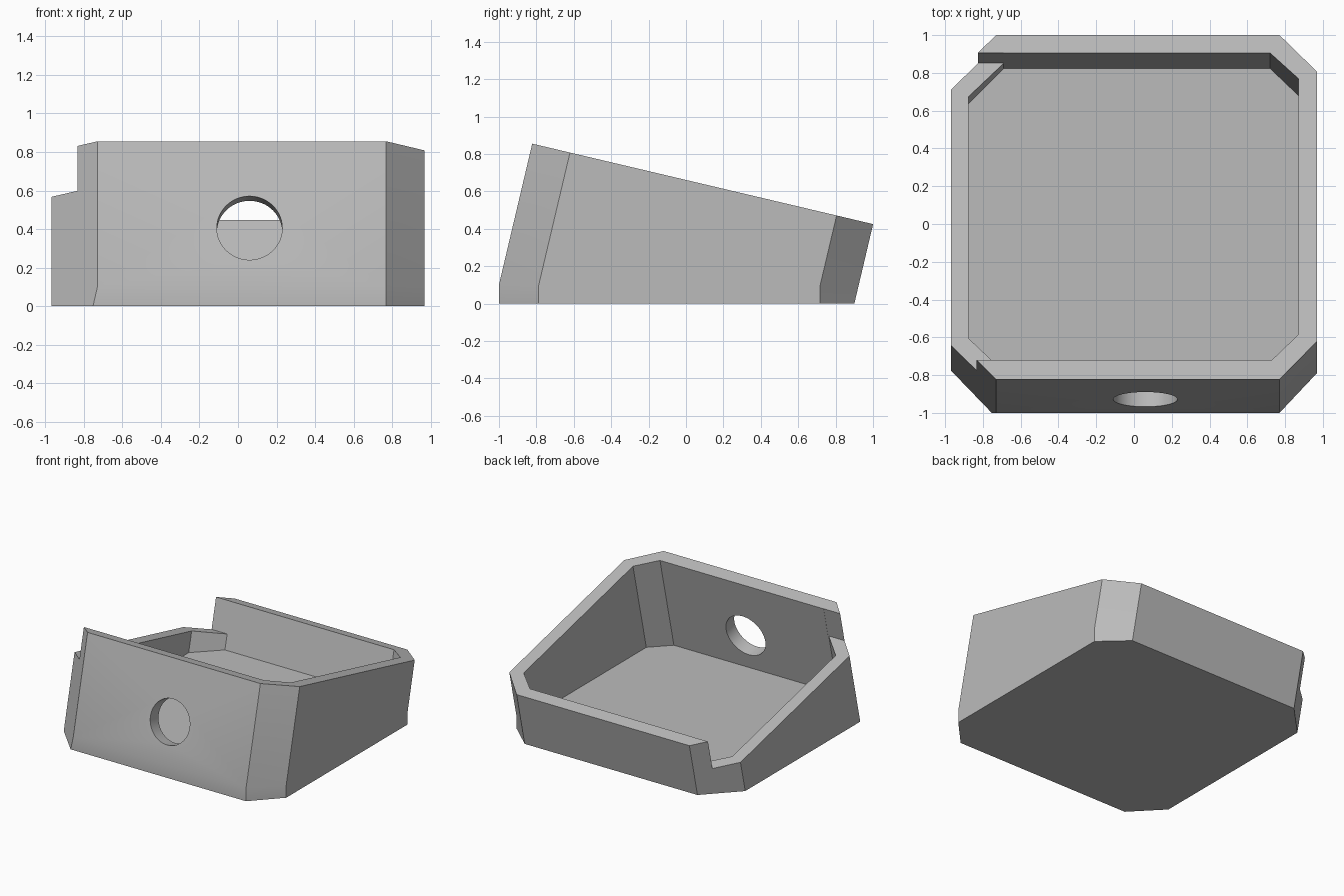
import bpy, bmesh, math

LEAN = 0.236                      # backward lean of the walls (dy per dz)
BASE = 0.1                        # height of the base slab

old = bpy.data.objects.get("Cube")
if old:
    bpy.data.objects.remove(old, do_unlink=True)

grey = bpy.data.materials.new("light_grey")
grey.use_nodes = True
colour = (0.5, 0.5, 0.5, 1)
grey.diffuse_color = colour
grey.node_tree.nodes["Principled BSDF"].inputs["Base Color"].default_value = colour


def rim_z(s):
    """Height of the sloping rim above plan position s."""
    return (0.855 - LEAN * (s + 0.82)) / (1 + LEAN ** 2)


def ring(plan, height):
    """Leaning outline; height is a number or a function of s."""
    out = []
    for x, s in plan:
        z = height(s) if callable(height) else height
        out.append((x, s + LEAN * z, z))
    return out


def loft(name, rings):
    """Closed solid through a stack of equal outlines."""
    bm = bmesh.new()
    rows = [[bm.verts.new(p) for p in r] for r in rings]
    n = len(rows[0])
    for a, b in zip(rows, rows[1:]):
        for i in range(n):
            j = (i + 1) % n
            bm.faces.new((a[i], a[j], b[j], b[i]))
    bm.faces.new(rows[0][::-1])
    bm.faces.new(rows[-1])
    bmesh.ops.recalc_face_normals(bm, faces=bm.faces)
    mesh = bpy.data.meshes.new(name)
    bm.to_mesh(mesh)
    bm.free()
    mesh.materials.append(grey)
    obj = bpy.data.objects.new(name, mesh)
    bpy.context.collection.objects.link(obj)
    return obj


def carve(target, cutter):
    cutter.hide_render = True
    mod = target.modifiers.new(cutter.name, "BOOLEAN")
    mod.operation = "DIFFERENCE"
    mod.solver = "EXACT"
    mod.object = cutter
    bpy.ops.object.select_all(action="DESELECT")
    target.select_set(True)
    bpy.context.view_layer.objects.active = target
    bpy.ops.object.modifier_apply(modifier=mod.name)
    bpy.data.objects.remove(cutter, do_unlink=True)


# Outer shell: clipped-corner outline, upright foot below the base height
outer = [(-0.73, -1.024), (0.77, -1.024), (0.97, -0.811), (0.97, 0.694),
         (0.77, 0.9), (-0.73, 0.9), (-0.97, 0.651), (-0.97, -0.775)]
foot = [(-0.753, -1), (0.77, -1), (0.97, -0.788), (0.97, 0.717)] + outer[4:]
tray = loft("tilted_tray", [ring(foot, 0), ring(outer, BASE), ring(outer, rim_z)])

# Cavity with a level floor
inner = [(-0.697, -0.916), (0.73, -0.916), (0.87, -0.774), (0.87, 0.657),
         (0.72, 0.8), (-0.69, 0.8), (-0.875, 0.615), (-0.875, -0.738)]
carve(tray, loft("cavity_cutter",
                 [ring(inner, BASE), ring(inner, lambda s: rim_z(s) + 0.2)]))

# Lowered side wall between the front and back walls
gap = [(-1.2, -0.917), (-0.69, -0.917), (-0.69, 0.801), (-1.2, 0.801)]
carve(tray, loft("side_gap_cutter",
                 [ring(gap, lambda s: rim_z(s) - 0.233),
                  ring(gap, lambda s: rim_z(s) + 0.2)]))

# Round hole square to the front wall
bpy.ops.mesh.primitive_cylinder_add(
    vertices=64, radius=0.17, depth=0.4, location=(0.06, -0.928, 0.405),
    rotation=(math.pi / 2 - math.atan(LEAN), 0, 0))
hole = bpy.context.object
hole.name = "hole_cutter"
hole.data.materials.append(grey)
carve(tray, hole)

bpy.ops.object.shade_smooth_by_angle(angle=math.radians(25))
